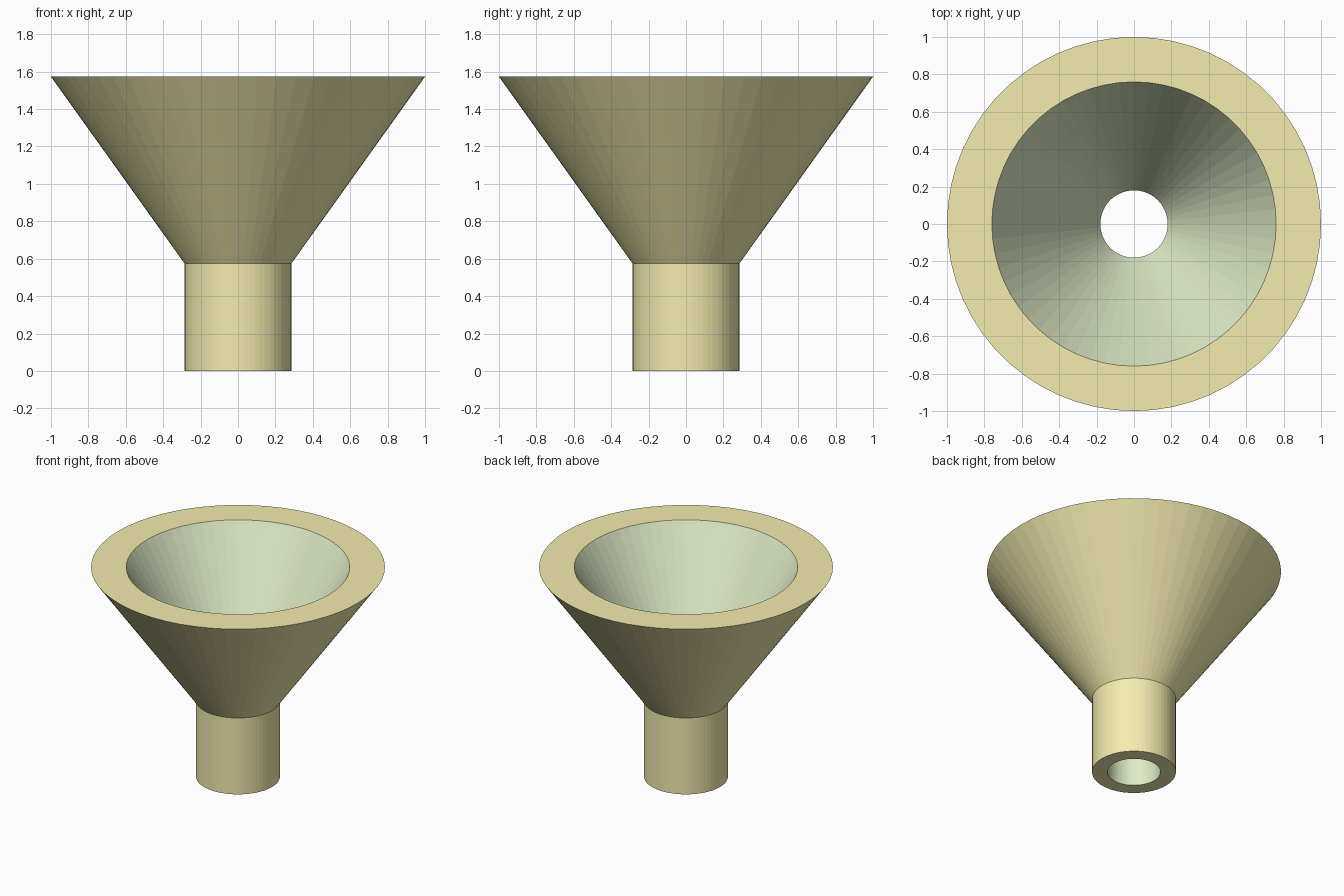
import bpy, bmesh
from math import cos, sin, tau

if "Cube" in bpy.data.objects:
    bpy.data.objects.remove(bpy.data.objects["Cube"])

SIDES = 60


def material(name, rgb):
    mat = bpy.data.materials.new(name)
    mat.diffuse_color = (*rgb, 1.0)
    mat.use_nodes = True
    mat.node_tree.nodes["Principled BSDF"].inputs["Base Color"].default_value = mat.diffuse_color
    return mat


# closed wall section as (radius, height): outside going up, then inside going down
profile = [(0.285, 0.0), (0.285, 0.573), (1.0, 1.573),
           (0.76, 1.573), (0.18, 0.573), (0.18, 0.0)]
inner_segments = (3, 4)  # cone bore and spout bore

# revolve the section into flat-sided rings
bm = bmesh.new()
rings = [[bm.verts.new((r * cos(tau * i / SIDES), r * sin(tau * i / SIDES), z))
          for i in range(SIDES)] for r, z in profile]
for k, ring in enumerate(rings):
    nxt = rings[(k + 1) % len(rings)]
    for i in range(SIDES):
        j = (i + 1) % SIDES
        face = bm.faces.new((ring[i], ring[j], nxt[j], nxt[i]))
        face.material_index = 1 if k in inner_segments else 0
bmesh.ops.recalc_face_normals(bm, faces=bm.faces)

# funnel object
mesh = bpy.data.meshes.new("funnel")
bm.to_mesh(mesh)
bm.free()
mesh.materials.append(material("yellow_outside", (0.90, 0.84, 0.43)))
mesh.materials.append(material("green_inside", (0.73, 0.83, 0.56)))
funnel = bpy.data.objects.new("funnel", mesh)
bpy.context.collection.objects.link(funnel)
